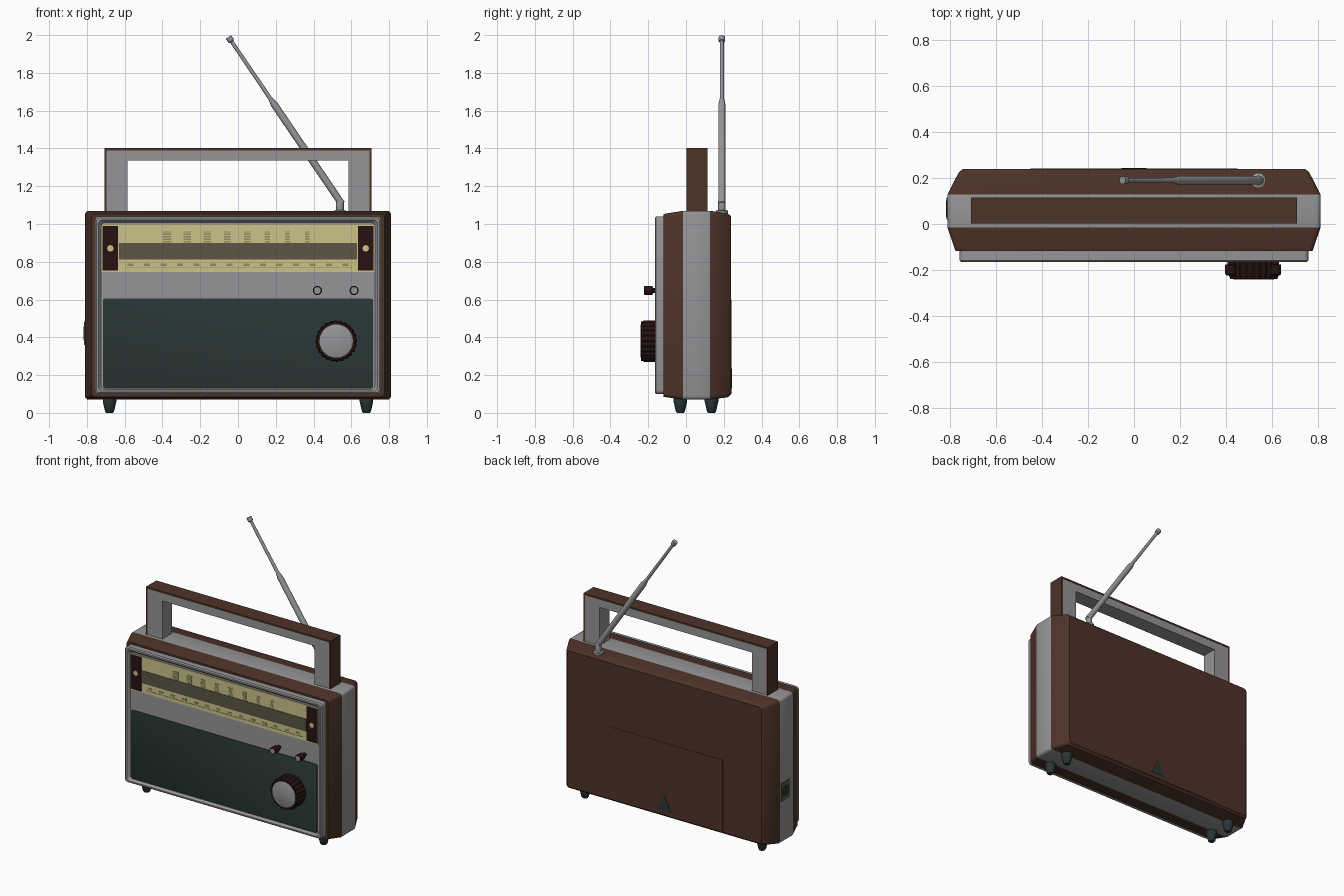
import bpy, bmesh, math
from mathutils import Vector

if "Cube" in bpy.data.objects:
    bpy.data.objects.remove(bpy.data.objects["Cube"])


def material(name, rgb):
    m = bpy.data.materials.new(name)
    m.diffuse_color = (*rgb, 1)
    m.use_nodes = True
    m.node_tree.nodes["Principled BSDF"].inputs["Base Color"].default_value = m.diffuse_color
    return m


GREY = material("silver grey", (0.30, 0.30, 0.31))
BROWN = material("brown leather", (0.075, 0.033, 0.021))
GREEN = material("dark green", (0.022, 0.038, 0.036))
RED = material("dark maroon", (0.022, 0.006, 0.007))
CREAM = material("cream dial", (0.60, 0.55, 0.25))
OLIVE = material("olive markings", (0.30, 0.26, 0.11))
BAND = material("dull dial band", (0.11, 0.09, 0.06))


def finish(name, bm, mats, smooth=True):
    bmesh.ops.recalc_face_normals(bm, faces=bm.faces)
    me = bpy.data.meshes.new(name)
    bm.to_mesh(me)
    bm.free()
    for m in mats:
        me.materials.append(m)
    ob = bpy.data.objects.new(name, me)
    bpy.context.collection.objects.link(ob)
    if smooth:
        bpy.ops.object.select_all(action='DESELECT')
        ob.select_set(True)
        bpy.context.view_layer.objects.active = ob
        bpy.ops.object.shade_smooth_by_angle(angle=math.radians(30))
    return ob


def loft(name, rings, mats, segs=None):
    """Skin matching rings; segs gives the material index of each strip, last one is the end cap."""
    segs = segs or [0] * len(rings)
    bm = bmesh.new()
    vs = [[bm.verts.new(p) for p in r] for r in rings]
    n = len(rings[0])
    for k in range(len(vs) - 1):
        for i in range(n):
            j = (i + 1) % n
            f = bm.faces.new((vs[k][i], vs[k][j], vs[k + 1][j], vs[k + 1][i]))
            f.material_index = segs[k]
    bm.faces.new(vs[0]).material_index = segs[0]
    bm.faces.new(vs[-1]).material_index = segs[-1]
    return finish(name, bm, mats)


def rect(y, hx, z0, z1, r=0.02):
    """Rounded rectangle ring in the xz plane."""
    pts = []
    for sx, zc, a0 in ((1, z1 - r, 0), (-1, z1 - r, 90), (-1, z0 + r, 180), (1, z0 + r, 270)):
        for k in range(4):
            a = math.radians(a0 + 30 * k)
            pts.append((sx * (hx - r) + r * math.cos(a), y, zc + r * math.sin(a)))
    return pts


def turned(name, origin, axis, profile, mats, segs=None, n=24, flute=0):
    """Turned part: profile of (radius, distance along axis)."""
    axis = Vector(axis).normalized()
    u = axis.orthogonal().normalized()
    v = axis.cross(u)
    rings = []
    for r, d in profile:
        ring = []
        for i in range(n):
            a = 2 * math.pi * i / n
            rr = r - (flute if (i // 2) % 2 else 0)
            ring.append(Vector(origin) + axis * d + rr * (u * math.cos(a) + v * math.sin(a)))
        rings.append(ring)
    return loft(name, rings, mats, segs)


def prism(name, pts, y0, y1, mat, bevel=0.0):
    """Extrude an xz outline from y0 to y1."""
    bm = bmesh.new()
    f = bm.faces.new([bm.verts.new((x, y0, z)) for x, z in pts])
    ext = bmesh.ops.extrude_face_region(bm, geom=[f])
    bmesh.ops.translate(bm, vec=(0, y1 - y0, 0),
                        verts=[g for g in ext['geom'] if isinstance(g, bmesh.types.BMVert)])
    if bevel:
        bmesh.ops.bevel(bm, geom=bm.edges[:], offset=bevel, segments=2, affect='EDGES', profile=0.5)
    return finish(name, bm, [mat], smooth=bool(bevel))


def box(name, x0, x1, y0, y1, z0, z1, mat, bevel=0.0):
    return prism(name, [(x0, z0), (x1, z0), (x1, z1), (x0, z1)], y0, y1, mat, bevel)


# Case: brown front shell, grey middle band, brown back shell
loft("case", [rect(-0.118, 0.775, 0.085, 1.053), rect(-0.015, 0.81, 0.07, 1.07),
              rect(0.128, 0.81, 0.07, 1.07), rect(0.222, 0.762, 0.083, 1.055),
              rect(0.238, 0.745, 0.097, 1.042)],
     [BROWN, GREY], [0, 1, 0, 0, 0])
# Front frame with a raised rim and a sunken face
loft("front_frame", [rect(-0.11, 0.757, 0.10, 1.04), rect(-0.158, 0.757, 0.10, 1.04),
                     rect(-0.165, 0.75, 0.107, 1.033), rect(-0.165, 0.738, 0.115, 1.022),
                     rect(-0.147, 0.724, 0.125, 1.008)], [GREY])
# Speaker panel
loft("speaker_panel", [rect(-0.14, 0.715, 0.13, 0.605, 0.012),
                       rect(-0.152, 0.715, 0.13, 0.605, 0.012),
                       rect(-0.154, 0.711, 0.134, 0.601, 0.012)], [GREEN])

# Tuning dial
box("dial_plate", -0.722, 0.722, -0.151, -0.142, 0.745, 0.997, CREAM)
box("dial_band", -0.63, 0.63, -0.154, -0.150, 0.813, 0.900, BAND)
for s, side in ((-1, "left"), (1, "right")):
    box("dial_end_" + side, min(s * 0.635, s * 0.718), max(s * 0.635, s * 0.718),
        -0.156, -0.148, 0.753, 0.989, RED)
    turned("dial_mark_" + side, (s * 0.676, -0.154, 0.871), (0, -1, 0),
           [(0.018, 0), (0.018, 0.004)], [CREAM], n=8)
for k in range(8):
    x = -0.375 + k * 0.106
    w = 0.022 - 0.0015 * k
    for r in range(5):
        z = 0.958 - r * 0.013
        box("upper_scale_mark", x - w, x + w, -0.1525, -0.150, z - 0.0035, z + 0.0035, OLIVE)
for k in range(14):
    x = -0.57 + k * 0.0877
    box("lower_scale_mark", x - 0.016, x + 0.016, -0.1525, -0.150, 0.778, 0.792, OLIVE)
box("scale_line", -0.6, 0.6, -0.1525, -0.150, 0.766, 0.770, OLIVE)

# Knobs
turned("tuning_knob", (0.52, -0.145, 0.38), (0, -1, 0),
       [(0.11, 0), (0.11, 0.075), (0.104, 0.088), (0.104, 0.094)], [RED], n=96, flute=0.005)
turned("tuning_knob_cap", (0.52, -0.235, 0.38), (0, -1, 0),
       [(0.088, 0), (0.088, 0.005), (0.084, 0.007)], [GREY], n=48)
for x in (0.42, 0.615):
    turned("small_knob", (x, -0.14, 0.648), (0, -1, 0),
           [(0.014, 0), (0.014, 0.035), (0.024, 0.037), (0.024, 0.078), (0.019, 0.083)],
           [RED, GREY], [0, 0, 0, 0, 1])

# Handle: grey core inside a thin brown outer strap
def arch(ox, top, ix, under):
    return [(-ox, 1.06), (-ox, top), (ox, top), (ox, 1.06),
            (ix, 1.06), (ix, under), (-ix, under), (-ix, 1.06)]


prism("handle_core", arch(0.70, 1.392, 0.585, 1.335), 0.005, 0.113, GREY)
prism("handle_strap", arch(0.708, 1.402, 0.697, 1.390), 0.003, 0.115, BROWN)

# Telescopic aerial
base, tip = Vector((0.54, 0.19, 1.12)), Vector((-0.05, 0.19, 1.99))
length = (tip - base).length
turned("aerial_base", (0.54, 0.19, 1.04), (0, 0, 1),
       [(0.032, 0), (0.032, 0.03), (0.02, 0.034), (0.02, 0.08), (0.014, 0.095)], [GREY])
turned("aerial_rod", base, tip - base,
       [(0.019, -0.015), (0.019, 0.62), (0.011, 0.66), (0.010, length - 0.03),
        (0.017, length - 0.026), (0.017, length)], [GREY], n=16)

# Feet
for x in (-0.68, 0.68):
    for y in (-0.03, 0.135):
        turned("foot", (x, y, 0), (0, 0, 1),
               [(0.018, 0), (0.024, 0.008), (0.036, 0.06), (0.036, 0.09)], [GREEN])

# Socket on the left side
box("socket_plate", -0.814, -0.806, 0.02, 0.115, 0.36, 0.485, BAND)
turned("socket", (-0.81, 0.067, 0.422), (-1, 0, 0), [(0.036, 0), (0.036, 0.007), (0.018, 0.007)], [GREEN])

# Back: battery cover and its latch
box("battery_cover", -0.45, 0.45, 0.234, 0.2405, 0.10, 0.60, BROWN)
prism("cover_latch", [(-0.055, 0.13), (0.055, 0.13), (0.0, 0.235)], 0.236, 0.2425, GREEN)
